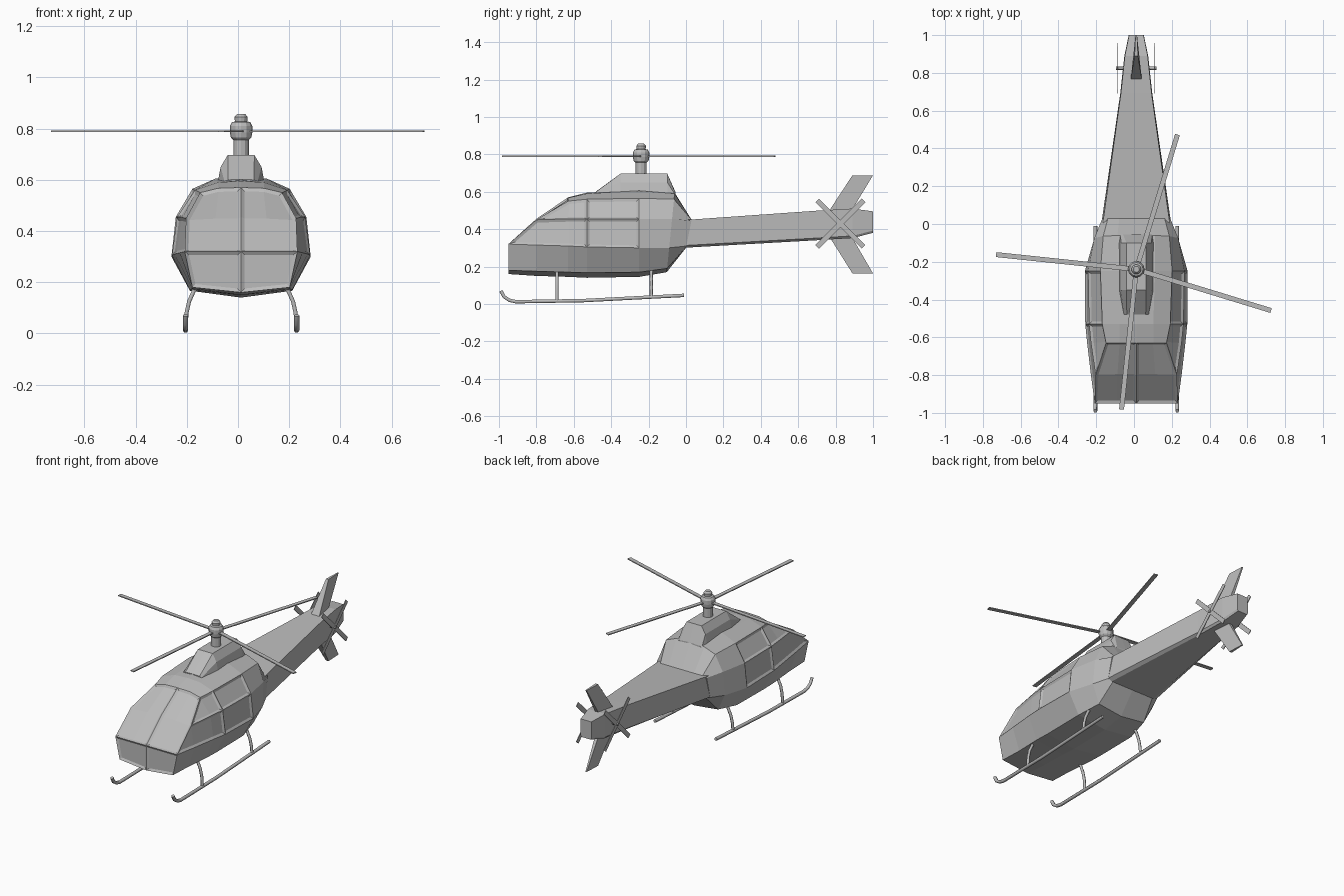
import bpy, bmesh, math
from mathutils import Matrix, Vector

cube = bpy.data.objects.get("Cube")
if cube:
    bpy.data.objects.remove(cube)

CX = 0.012  # airframe centre line
HUB = Vector((CX, -0.24, 0.79))

grey = bpy.data.materials.new("plain_grey")
grey.use_nodes = True
grey.diffuse_color = (0.5, 0.5, 0.5, 1)
grey.node_tree.nodes["Principled BSDF"].inputs["Base Color"].default_value = (0.5, 0.5, 0.5, 1)


def finish(name, bm, loc=(0, 0, 0), mirror=False):
    mesh = bpy.data.meshes.new(name)
    bm.to_mesh(mesh)
    bm.free()
    mesh.materials.append(grey)
    ob = bpy.data.objects.new(name, mesh)
    ob.location = loc
    bpy.context.collection.objects.link(ob)
    if mirror:
        ob.modifiers.new("mirror", "MIRROR")
    return ob


def section(y, pts, slant=0):
    return [Vector((x, y + slant * (z - 0.3), z)) for x, z in pts]


def half_loft(name, stations, windows=()):
    """Skin half sections, recess window groups, then mirror across the centre."""
    bm = bmesh.new()
    cache, faces = {}, {}

    def vert(p):
        key = tuple(round(c, 4) for c in p)
        if key not in cache:
            cache[key] = bm.verts.new(p)
        return cache[key]

    def face(points):
        vs = list(dict.fromkeys(vert(p) for p in points))
        return bm.faces.new(vs) if len(vs) > 2 else None

    for s, (a, b) in enumerate(zip(stations, stations[1:])):
        for r in range(len(a) - 1):
            faces[s, r] = face((a[r], a[r + 1], b[r + 1], b[r]))
    faces["nose"] = face(stations[0])
    face(stations[-1])
    bmesh.ops.recalc_face_normals(bm, faces=bm.faces)
    outer = max(bm.faces, key=lambda f: f.calc_center_median().x)
    if outer.normal.x < 0:
        bmesh.ops.reverse_faces(bm, faces=bm.faces)
    for group in windows:
        region = [faces[k] for k in group if faces[k]]
        bmesh.ops.inset_region(bm, faces=region, thickness=0.014, depth=-0.008,
                               use_boundary=True, use_even_offset=True)
    return finish(name, bm, (CX, 0, 0), True)


def box(name, size, matrix):
    bm = bmesh.new()
    bmesh.ops.create_cube(bm, size=1, matrix=matrix @ Matrix.Diagonal((*size, 1)))
    return finish(name, bm)


def tube(name, points, radius):
    curve = bpy.data.curves.new(name, "CURVE")
    curve.dimensions = "3D"
    curve.bevel_depth = radius
    curve.bevel_resolution = 1
    curve.use_fill_caps = True
    spline = curve.splines.new("POLY")
    spline.points.add(len(points) - 1)
    for p, co in zip(spline.points, points):
        p.co = (*co, 1)
    curve.materials.append(grey)
    ob = bpy.data.objects.new(name, curve)
    bpy.context.collection.objects.link(ob)
    return ob


# Cabin, rows running from belly centre up to roof centre
cabin = [
    section(-0.95, [(0, .16), (.19, .18), (.22, .32), (.22, .32), (.22, .32), (.1, .32), (0, .32)]),
    section(-0.8, [(0, .15), (.19, .175), (.24, .315), (.215, .45), (.215, .45), (.1, .455), (0, .455)]),
    section(-0.63, [(0, .145), (.2, .17), (.26, .31), (.24, .455), (.16, .55), (.09, .567), (0, .57)]),
    section(-0.53, [(0, .14), (.2, .167), (.27, .305), (.25, .455), (.18, .56), (.09, .59), (0, .595)]),
    section(-0.25, [(0, .145), (.2, .17), (.272, .3), (.255, .455), (.19, .565), (.1, .605), (0, .61)]),
    section(-0.09, [(0, .17), (.17, .19), (.225, .3), (.222, .455), (.175, .56), (.1, .59), (0, .595)], 0.1),
    section(0, [(0, .3), (.15, .3), (.185, .31), (.18, .445), (.15, .45), (.09, .45), (0, .45)], 0.2),
]
windscreen = [(s, r) for s in (0, 1) for r in (4, 5)]
front_lower = [(s, 2) for s in (0, 1, 2)]
front_upper = [(s, 3) for s in (1, 2)]
half_loft("cabin", cabin,
          [["nose"], windscreen, front_lower, front_upper, [(3, 2)], [(3, 3)]])


# Tail boom
def boom(y, w, bottom, top):
    return section(y, [(0, bottom), (w * .85, bottom), (w, bottom + .012), (w * .96, top), (0, top)])


half_loft("tail_boom", [boom(-0.02, .188, .3, .448), boom(0.69, .085, .34, .498),
                        boom(0.89, .063, .352, .51), boom(1, .04, .38, .495)])

# Engine fairing on the roof
half_loft("engine_fairing", [
    section(-0.48, [(.07, .57), (.065, .595), (.05, .6), (0, .602)]),
    section(-0.35, [(.095, .57), (.08, .65), (.052, .697), (0, .697)]),
    section(-0.1, [(.095, .57), (.08, .65), (.052, .697), (0, .697)]),
    section(-0.055, [(.09, .55), (.085, .58), (.07, .59), (0, .595)])])


# Swept tail fins
def fin(name, root_z, tip_z):
    def slab(front, back, z, w, t):
        return [Vector(p) for p in ((0, front, z), (w, front, z), (t, back, z), (0, back, z))]
    half_loft(name, [slab(.76, .88, root_z, .03, .012), slab(.89, 1, tip_z, .009, .004)])


fin("upper_fin", 0.49, 0.688)
fin("lower_fin", 0.37, 0.163)

# Lathed mast and hub
profile = [(.03, .67), (.03, .755), (.04, .765), (.044, .785), (.044, .81), (.036, .825),
           (.024, .828), (.026, .845), (.016, .857)]
bm = bmesh.new()
rings = []
for r, z in profile:
    ring = bmesh.ops.create_circle(bm, segments=12, radius=r,
                                   matrix=Matrix.Translation((CX, HUB.y, z)))["verts"]
    rings.append(ring)
for a, b in zip(rings, rings[1:]):
    for i in range(12):
        j = (i + 1) % 12
        bm.faces.new((a[i], a[j], b[j], b[i]))
bm.faces.new(rings[0])
bm.faces.new(rings[-1])
bmesh.ops.recalc_face_normals(bm, faces=bm.faces)
mast = finish("rotor_mast", bm)

# Main rotor blades
for i, angle in enumerate((-17, 73, 174, 264)):
    m = (Matrix.Translation(HUB) @ Matrix.Rotation(math.radians(angle), 4, "Z")
         @ Matrix.Translation((0.373, 0, 0)))
    box(f"main_blade_{i + 1}", (0.746, 0.026, 0.006), m)

for side, label in ((1, "left"), (-1, "right")):
    # Tail rotor with crossed blades and a short axle
    x = CX + side * 0.098
    for tilt in (45, -45):
        m = Matrix.Translation((x, 0.825, 0.43)) @ Matrix.Rotation(math.radians(tilt), 4, "X")
        box(f"{label}_tail_blade", (0.004, 0.35, 0.028), m)
    tube(f"{label}_tail_axle", [(CX, .825, .43), (x + side * .01, .825, .43)], 0.009)

    # Landing skid with two bent struts
    x = CX + side * 0.217
    tube(f"{label}_skid", [(x, -.99, .07), (x, -.972, .038), (x, -.945, .02), (x, -.91, .012),
                           (x, -.55, .018), (x, -.01, .046)], 0.0105)
    for y, foot, end in ((-0.69, .016, "front"), (-0.185, .035, "rear")):
        tube(f"{label}_{end}_strut", [(CX + side * w, y, z) for w, z in
                                      ((.165, .2), (.185, .165), (.203, .125), (.213, .08), (.217, foot))], 0.009)
